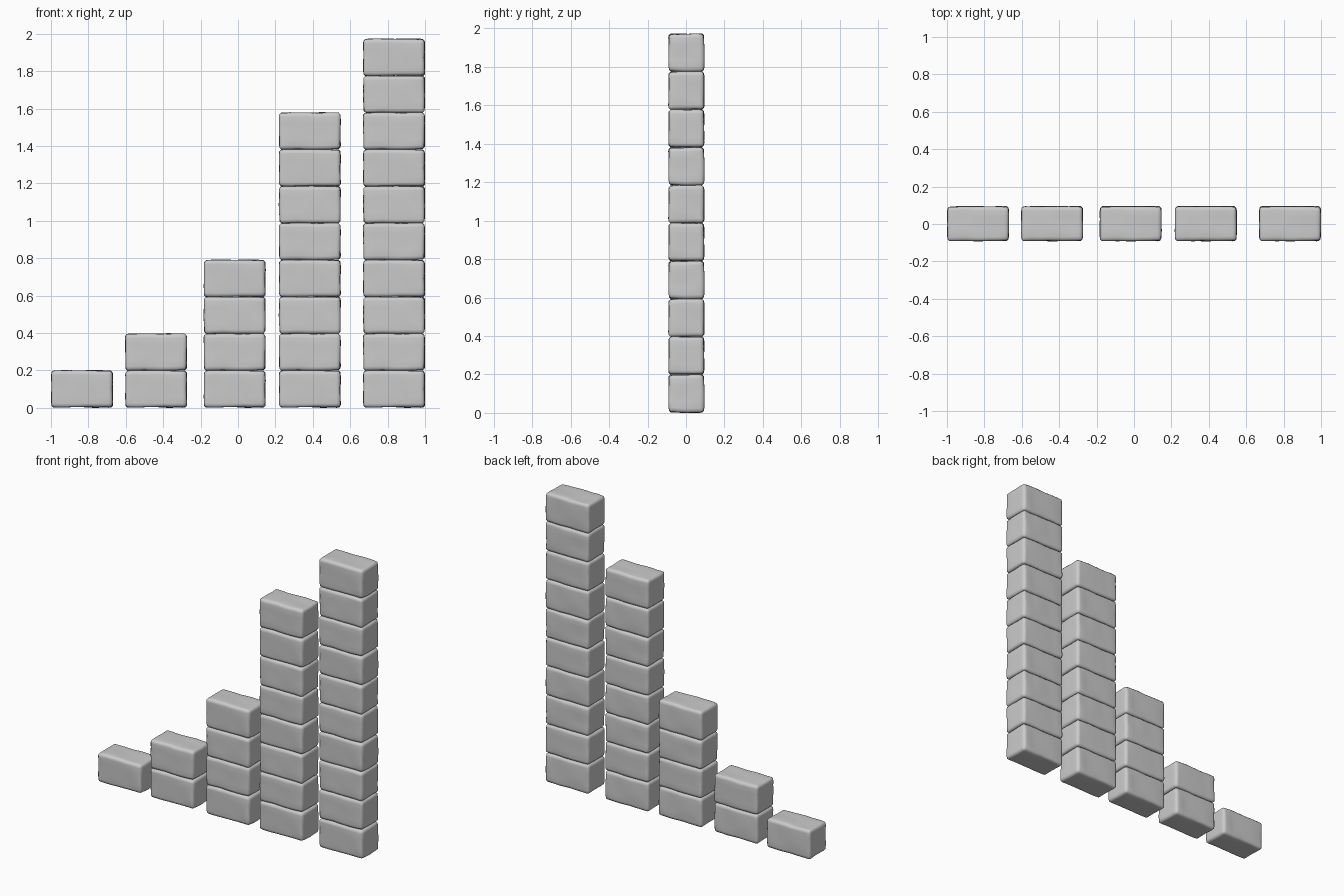
import bpy, bmesh
from mathutils import Vector, noise

if "Cube" in bpy.data.objects:
    bpy.data.objects.remove(bpy.data.objects["Cube"])

W, D, H = 0.328, 0.184, 0.197


def brick_mesh(seed):
    """Worn block with soft edges and slightly uneven faces."""
    bm = bmesh.new()
    bmesh.ops.create_cube(bm, size=1)
    bmesh.ops.scale(bm, vec=(W, D, H), verts=bm.verts)
    bmesh.ops.bevel(bm, geom=bm.edges[:], offset=0.022, segments=3,
                    profile=0.6, affect='EDGES')
    # Extra cuts so the faces can undulate
    for axis, size, cuts in ((0, W, 7), (1, D, 4), (2, H, 4)):
        for i in range(1, cuts):
            n = Vector((0, 0, 0))
            n[axis] = 1
            co = n * (i / cuts - 0.5) * (size - 0.03)
            bmesh.ops.bisect_plane(bm, geom=bm.verts[:] + bm.edges[:] + bm.faces[:],
                                   plane_co=co, plane_no=n, dist=1e-5)
    for v in bm.verts:
        v.co += noise.noise_vector(v.co * 14 + Vector((seed * 7.3, 0, 0))) * 0.004
    for f in bm.faces:
        f.smooth = True
    bmesh.ops.recalc_face_normals(bm, faces=bm.faces[:])
    me = bpy.data.meshes.new("brick")
    bm.to_mesh(me)
    bm.free()
    return me


meshes = [brick_mesh(s) for s in range(3)]

# Five stacks: centre x and number of bricks
stacks = [(-0.834, 1), (-0.438, 2), (-0.018, 4), (0.384, 8), (0.834, 10)]
for s, (x, count) in enumerate(stacks, 1):
    for k in range(count):
        ob = bpy.data.objects.new(f"stack_{s}_brick_{k + 1}", meshes[k % 3])
        ob.location = (x, 0.002, 0.002 + H * (k + 0.5))
        bpy.context.collection.objects.link(ob)
